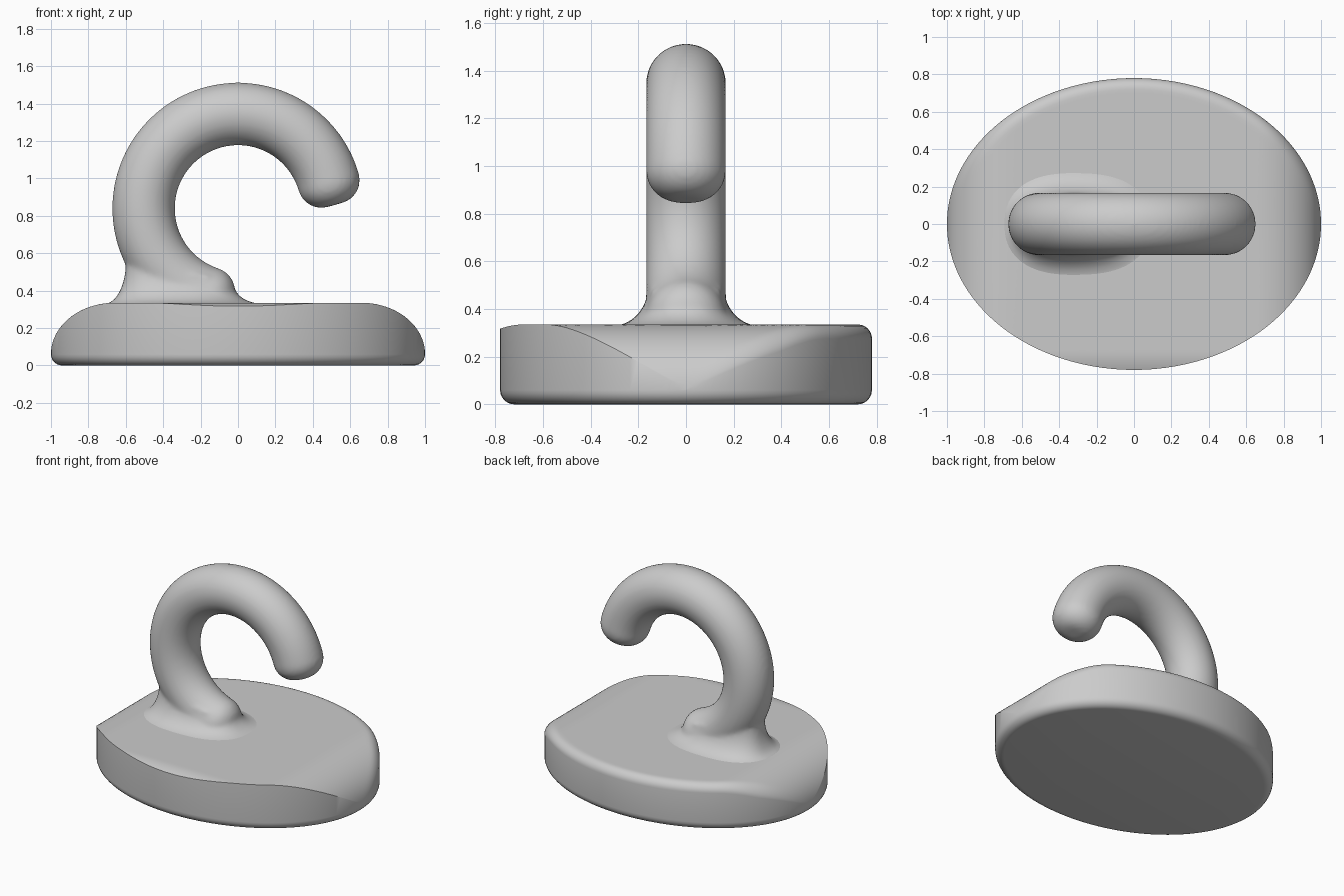
import bpy, bmesh
from math import sin, cos, pi, sqrt, radians, copysign
from mathutils import Vector

old = bpy.data.objects.get("Cube")
if old:
    bpy.data.objects.remove(old)

grey = bpy.data.materials.new("plain grey")
grey.use_nodes = True
colour = (0.6, 0.6, 0.6, 1)
grey.diffuse_color = colour
grey.node_tree.nodes["Principled BSDF"].inputs["Base Color"].default_value = colour


def loft(bm, rings):
    """Skin a stack of closed rings and cap both ends."""
    loops = [[bm.verts.new(p) for p in ring] for ring in rings]
    n = len(loops[0])
    for a, b in zip(loops, loops[1:]):
        for i in range(n):
            j = (i + 1) % n
            bm.faces.new((a[i], a[j], b[j], b[i]))
    bm.faces.new(loops[0][::-1])
    bm.faces.new(loops[-1])


def finish(bm, name):
    bmesh.ops.recalc_face_normals(bm, faces=bm.faces)
    mesh = bpy.data.meshes.new(name)
    bm.to_mesh(mesh)
    bm.free()
    mesh.materials.append(grey)
    obj = bpy.data.objects.new(name, mesh)
    bpy.context.collection.objects.link(obj)
    bpy.ops.object.select_all(action='DESELECT')
    bpy.context.view_layer.objects.active = obj
    obj.select_set(True)
    return obj


# Base: oval slab, domed at both ends, rounded below and along the back edge
HALF_X, HALF_Y, TOP, FOOT = 1.0, 0.78, 0.335, 0.06
STEPS = 144


def oval(inset, s=1.0):
    for i in range(STEPS):
        a = 2 * pi * i / STEPS
        yield s * (HALF_X - inset) * cos(a), s * (HALF_Y - inset) * sin(a)


def top_height(x, y, s):
    u = min(max((abs(x) - 0.66) / 0.34, 0), 1)
    z = FOOT + (TOP - FOOT) * sqrt(1 - u * u)
    z -= 0.018 * max((-y - 0.68) / 0.1, 0) ** 2
    r = 0.06 * min(max(y / 0.4, 0), 1)
    d = (1 - s) * 0.8
    if d < r:
        z -= r - sqrt(r * r - (r - d) ** 2)
    return max(z, FOOT + 0.002)


rings = []
for k in range(7):
    a = k * pi / 12
    rings.append([(x, y, FOOT * (1 - cos(a))) for x, y in oval(FOOT * (1 - sin(a)))])
for k in range(28, 0, -1):
    s = sin(k / 28 * pi / 2)
    rings.append([(x, y, top_height(x, y, s)) for x, y in oval(0, s)])
bm = bmesh.new()
loft(bm, rings)
finish(bm, "base")
bpy.ops.object.shade_smooth_by_angle(angle=radians(35))

# Hook: round bar bent along a circle
BEND, BAR, MID_Z, SIDES = 0.505, 0.1675, 0.84, 40


def bar_ring(angle, radius, slide=0.0):
    out = Vector((cos(angle), 0, sin(angle)))
    along = Vector((-out.z, 0, out.x))
    mid = Vector((0, 0, MID_Z)) + out * BEND + along * slide
    return [mid + out * radius * cos(t) + Vector((0, radius * sin(t), 0))
            for t in (2 * pi * i / SIDES for i in range(SIDES))]


def cap(angle, corner, side):
    """Rings of a rounded end, from the bar to the tip."""
    return [bar_ring(angle, BAR - corner + corner * cos(a), side * corner * sin(a))
            for a in (k * pi / 16 for k in range(1, 9))]


START, END = radians(16), radians(252)
bar = [bar_ring(START + (END - START) * k / 72, BAR) for k in range(73)]
bm = bmesh.new()
loft(bm, cap(START, 0.125, -1)[::-1] + bar + cap(END, 0.13, 1))

# Flared foot that blends the bar into the base
def foot_ring(t):
    """t runs from 0 at the base to 1 at the top of the flare."""
    flare = 1 - sin(t * pi / 2)
    rise = 1 - cos(t * pi / 2)
    left, right = -0.6 - 0.11 * flare, -0.03 + 0.16 * flare
    wide = 0.155 + 0.15 * flare
    mid, half = (left + right) / 2, (right - left) / 2
    ring = []
    for i in range(64):
        a = 2 * pi * i / 64
        c, s = cos(a), sin(a)
        x = mid + half * copysign(abs(c) ** 0.8, c)
        y = wide * copysign(abs(s) ** 0.8, s)
        crest = 0.455 - 0.17 * min(x, 0)
        ring.append((x, y, TOP - 0.005 + (crest - TOP) * rise))
    return ring


skirt = [foot_ring(k / 12) for k in range(13)]
buried = [(x, y, TOP - 0.1) for x, y, z in skirt[0]]
loft(bm, [buried] + skirt)
hook = finish(bm, "hook")

# Weld bar and foot into one skin and soften the joint
weld = hook.modifiers.new("weld", 'REMESH')
weld.mode = 'VOXEL'
weld.voxel_size = 0.014
weld.use_smooth_shade = True
soften = hook.modifiers.new("soften", 'SMOOTH')
soften.factor = 0.5
soften.iterations = 8
bpy.ops.object.shade_smooth()
